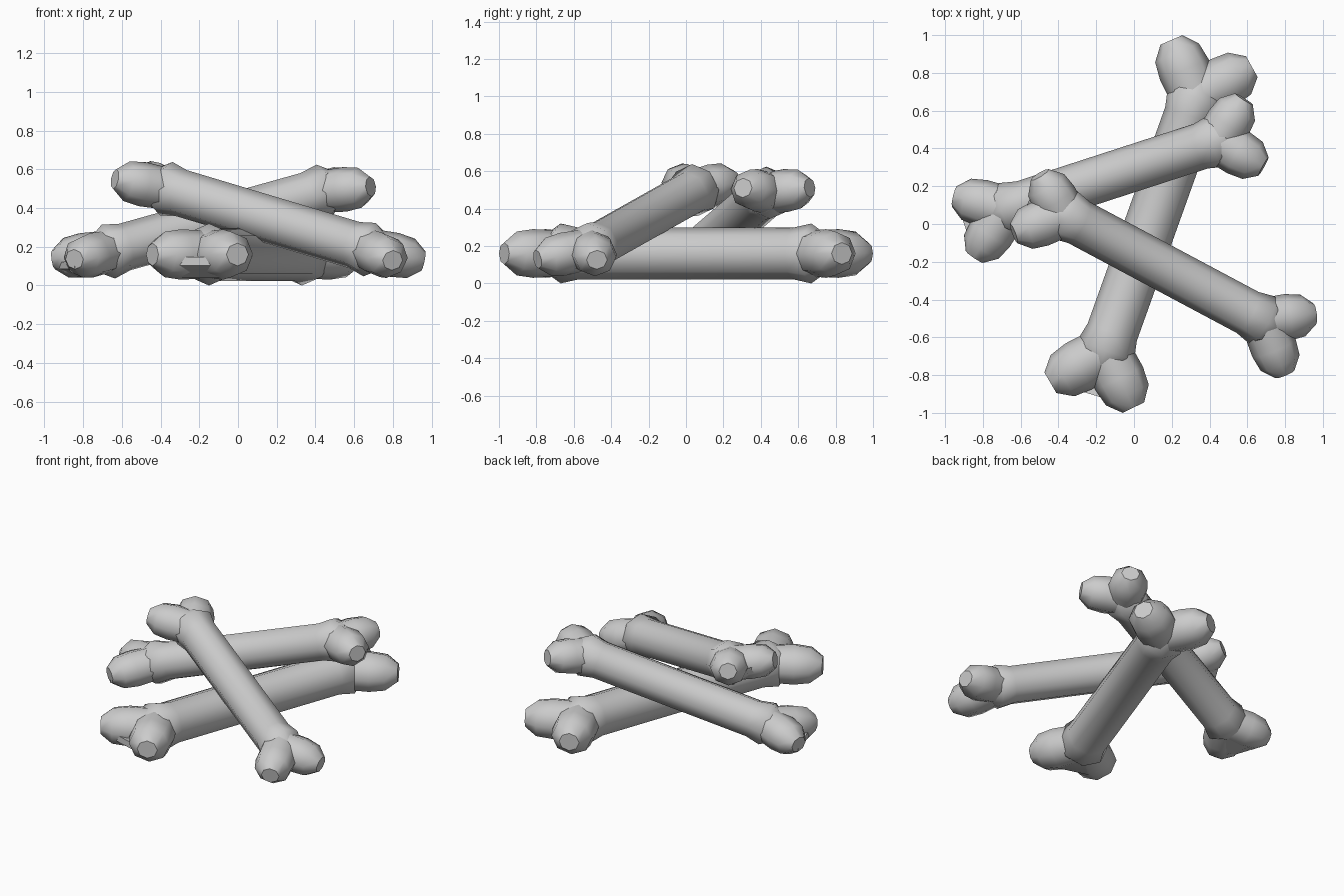
import bpy, bmesh, math
from mathutils import Vector

if "Cube" in bpy.data.objects:
    bpy.data.objects.remove(bpy.data.objects["Cube"])

SIDES = 8
UP = Vector((0, 0, 1))


def tube(bm, start, direction, rings, flat=1.0):
    """Closed tube: rings are (distance along direction, radius)."""
    d = direction.normalized()
    side = d.cross(UP).normalized()
    up = side.cross(d)
    loops = []
    for s, r in rings:
        loop = []
        for i in range(SIDES):
            a = 2 * math.pi * i / SIDES
            loop.append(bm.verts.new(start + d * s + side * r * math.cos(a) + up * r * flat * math.sin(a)))
        loops.append(loop)
    for a, b in zip(loops, loops[1:]):
        for i in range(SIDES):
            j = (i + 1) % SIDES
            bm.faces.new((a[i], a[j], b[j], b[i]))
    bm.faces.new(loops[0][::-1])
    bm.faces.new(loops[-1])


def bone(name, r, R, neck0, neck1, lobes0, lobes1):
    bm = bmesh.new()
    n0, n1 = Vector(neck0), Vector(neck1)
    length = (n1 - n0).length
    # shaft with a flared neck at both ends
    half = [(-0.6 * r, 0.75 * r), (0, 1.16 * r), (0.75 * r, r)]
    tube(bm, n0, n1 - n0, half + [(length - s, q) for s, q in reversed(half)])
    # two knuckle lobes at each end
    for neck, lobes in ((n0, lobes0), (n1, lobes1)):
        for c in lobes:
            d = Vector(c) - neck
            L = d.length
            tube(bm, neck, d, [(0, 0.95 * r), (L - 0.3 * R, R), (L + 0.4 * R, 0.9 * R),
                               (L + 0.93 * R, 0.45 * R)], 0.93)
    # low web joining the lobes at the first end
    pts = []
    for c in lobes0:
        c = Vector(c)
        d = (c - n0).normalized()
        pts += [c + d * R * 0.9 - UP * R * h for h in (0.1, 0.4)]
        pts.append(c - UP * R * 0.85)
    pts += [n0 - UP * r * 0.5, n0 - UP * r * 0.9]
    bmesh.ops.convex_hull(bm, input=[bm.verts.new(p) for p in pts])
    bmesh.ops.recalc_face_normals(bm, faces=bm.faces)
    me = bpy.data.meshes.new(name)
    bm.to_mesh(me)
    bm.free()
    ob = bpy.data.objects.new(name, me)
    bpy.context.collection.objects.link(ob)
    bpy.ops.object.select_all(action='DESELECT')
    ob.select_set(True)
    bpy.context.view_layer.objects.active = ob
    bpy.ops.object.shade_smooth_by_angle(angle=math.radians(50))


# bone lying on the ground
bone("bottom_bone", 0.138, 0.14, (-0.15, -0.67, 0.16), (0.33, 0.67, 0.16),
     [(-0.33, -0.775, 0.16), (-0.06, -0.855, 0.16)],
     [(0.25, 0.855, 0.16), (0.51, 0.77, 0.16)])

# bone leaning across it, low on the left
bone("middle_bone", 0.124, 0.124, (-0.67, 0.08, 0.175), (0.44, 0.44, 0.485),
     [(-0.84, 0.12, 0.15), (-0.78, -0.08, 0.15)],
     [(0.52, 0.565, 0.50), (0.585, 0.36, 0.50)])

# top bone, low on the right
bone("top_bone", 0.123, 0.124, (-0.37, 0.05, 0.50), (0.68, -0.51, 0.185),
     [(-0.44, 0.165, 0.53), (-0.53, -0.01, 0.53)],
     [(0.845, -0.49, 0.15), (0.755, -0.69, 0.15)])
